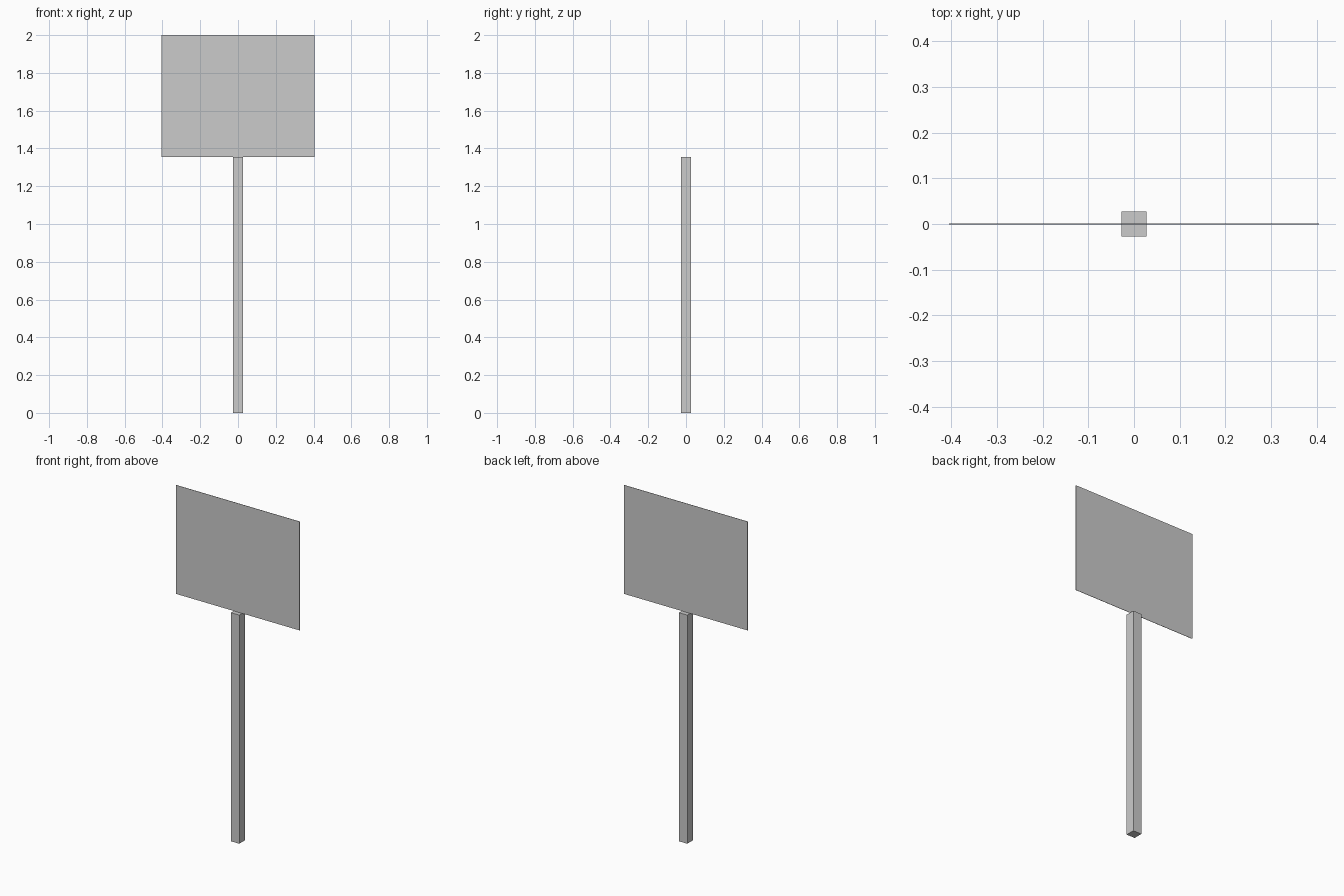
import bpy

if "Cube" in bpy.data.objects:
    bpy.data.objects.remove(bpy.data.objects["Cube"])


def box(name, size, z_bottom):
    """Box centred on x and y, resting on z_bottom."""
    bpy.ops.mesh.primitive_cube_add(size=1, location=(0, 0, z_bottom + size[2] / 2))
    ob = bpy.context.object
    ob.name = name
    ob.scale = size
    bpy.ops.object.transform_apply(location=False, rotation=False, scale=True)
    return ob


JOINT_Z = 1.355

# square upright post
box("post", (0.055, 0.055, JOINT_Z), 0)

# very thin sign panel standing on the post
box("sign_panel", (0.81, 0.002, 2 - JOINT_Z), JOINT_Z)
